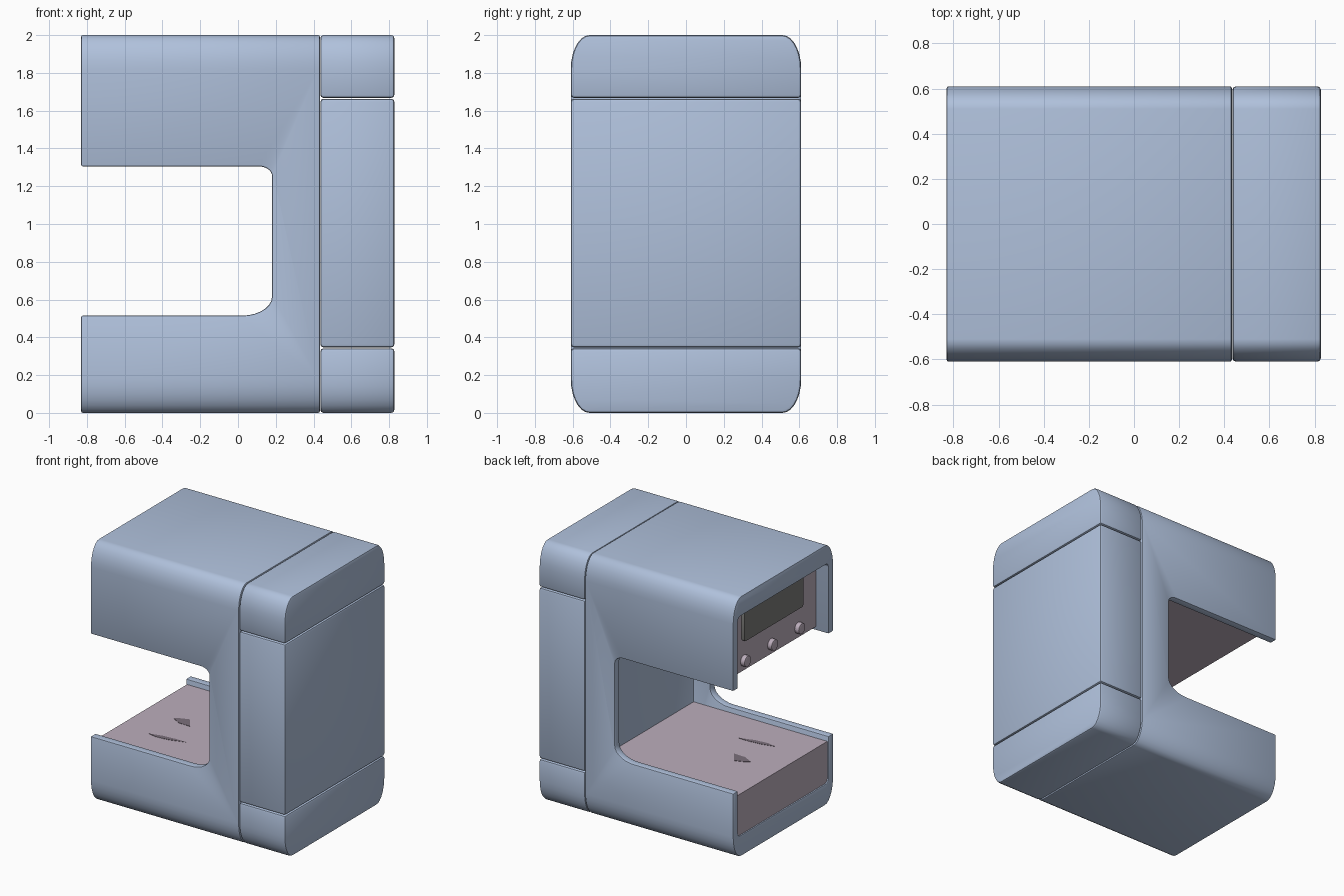
import bpy, bmesh
from math import sin, cos, pi, radians

if "Cube" in bpy.data.objects:
    bpy.data.objects.remove(bpy.data.objects["Cube"])


def material(name, rgb):
    m = bpy.data.materials.new(name)
    m.diffuse_color = (*rgb, 1)
    m.use_nodes = True
    m.node_tree.nodes["Principled BSDF"].inputs["Base Color"].default_value = m.diffuse_color
    return m


BLUE = material("casing_blue", (0.43, 0.53, 0.71))
PINK = material("inner_pink", (0.50, 0.42, 0.50))
GREY = material("display_grey", (0.20, 0.20, 0.19))
DARK = material("slot_dark", (0.20, 0.16, 0.20))


def rounded(a0, a1, b0, b1, radii, n=7):
    """Rectangle outline; radii = (ra, rb) or None per corner, from lower left, anticlockwise."""
    pts = []
    corners = [(a0, b0, 1, 1), (a1, b0, -1, 1), (a1, b1, -1, -1), (a0, b1, 1, -1)]
    for i, (a, b, sa, sb) in enumerate(corners):
        if not radii[i]:
            pts.append((a, b))
            continue
        ra, rb = radii[i]
        for k in range(n + 1):
            t = pi + i * pi / 2 + k / n * pi / 2
            pts.append((a + sa * ra + ra * cos(t), b + sb * rb + rb * sin(t)))
    return pts


def finish(ob, bevel=0):
    bpy.context.view_layer.objects.active = ob
    for o in bpy.context.selected_objects:
        o.select_set(False)
    ob.select_set(True)
    if bevel:
        m = ob.modifiers.new("soft_edges", 'BEVEL')
        m.width, m.segments = bevel, 2
        m.limit_method, m.angle_limit = 'ANGLE', radians(40)
    for m in list(ob.modifiers):
        bpy.ops.object.modifier_apply(modifier=m.name)
    bpy.ops.object.shade_smooth_by_angle(angle=radians(30))


def prism(name, outline, axis, lo, hi, mat=None, bevel=0, done=True):
    place = {'X': lambda a, b, t: (t, a, b),
             'Y': lambda a, b, t: (a, t, b),
             'Z': lambda a, b, t: (a, b, t)}[axis]
    bm = bmesh.new()
    ends = [[bm.verts.new(place(a, b, t)) for a, b in outline] for t in (lo, hi)]
    n = len(outline)
    for ring in ends:
        bm.faces.new(ring)
    for i in range(n):
        j = (i + 1) % n
        bm.faces.new((ends[0][i], ends[0][j], ends[1][j], ends[1][i]))
    bmesh.ops.recalc_face_normals(bm, faces=bm.faces)
    me = bpy.data.meshes.new(name)
    bm.to_mesh(me)
    bm.free()
    ob = bpy.data.objects.new(name, me)
    bpy.context.collection.objects.link(ob)
    if mat:
        me.materials.append(mat)
    if done:
        finish(ob, bevel)
    return ob


W = 0.61            # half width
R = (0.10, 0.18)    # corner radii of the casing
SHARP = [None] * 4

# C-shaped main casing: hollow at the left end, notched through both side walls
shell = prism("main_casing", rounded(-W, W, 0, 2, [R] * 4), 'X', -0.83, 0.433, BLUE, done=False)
cavity = prism("cavity_cutter", rounded(-0.55, 0.55, 0.16, 1.85, [(0.03, 0.03)] * 4, 3),
               'X', -1, 0.32, done=False)
notch = prism("notch_cutter",
              rounded(-1, 0.18, 0.515, 1.305, [None, (0.16, 0.10), (0.07, 0.05), None]),
              'Y', -1, 1, done=False)
for cutter in (cavity, notch):
    cutter.hide_render = True
    m = shell.modifiers.new("cut", 'BOOLEAN')
    m.operation, m.solver, m.object = 'DIFFERENCE', 'EXACT', cutter
finish(shell, 0.008)
for cutter in (cavity, notch):
    bpy.data.objects.remove(cutter)

# Rear column: base, tank and lid
X0, X1 = 0.436, 0.828
prism("column_base", rounded(-W, W, 0, 0.342, [R, R, None, None]), 'X', X0, X1, BLUE, 0.016)
prism("column_tank", rounded(-W, W, 0.347, 1.663, SHARP), 'X', X0, X1, BLUE, 0.016)
prism("column_lid", rounded(-W, W, 1.668, 2, [None, None, R, R]), 'X', X0, X1, BLUE, 0.016)

# Inner blocks: drip tray below, control head above
prism("drip_tray", rounded(-0.552, 0.552, 0.155, 0.475, SHARP), 'X', -0.82, 0.325, PINK)
prism("control_head", rounded(-0.552, 0.552, 1.335, 1.855, SHARP), 'X', -0.725, 0.325, PINK)

# Display and three buttons
prism("display", rounded(-0.36, 0.36, 1.57, 1.80, [(0.02, 0.02)] * 4, 3), 'X', -0.75, -0.71, GREY)
for i in (-1, 0, 1):
    ring = [(i * 0.33 + 0.042 * cos(k * pi / 12), 1.41 + 0.042 * sin(k * pi / 12)) for k in range(24)]
    prism(f"button_{i + 2}", ring, 'X', -0.76, -0.71, PINK, 0.008)

# Dark slots on the tray
slots = {
    "tray_slot_long": [(-0.573, -0.27), (-0.50, -0.285), (-0.40, -0.275), (-0.277, -0.238),
                       (-0.36, -0.235), (-0.47, -0.245)],
    "tray_slot_short": [(-0.576, 0.036), (-0.50, -0.005), (-0.402, -0.008), (-0.468, 0.086),
                        (-0.53, 0.065)],
}
for name, outline in slots.items():
    prism(name, outline, 'Z', 0.465, 0.477, DARK)
